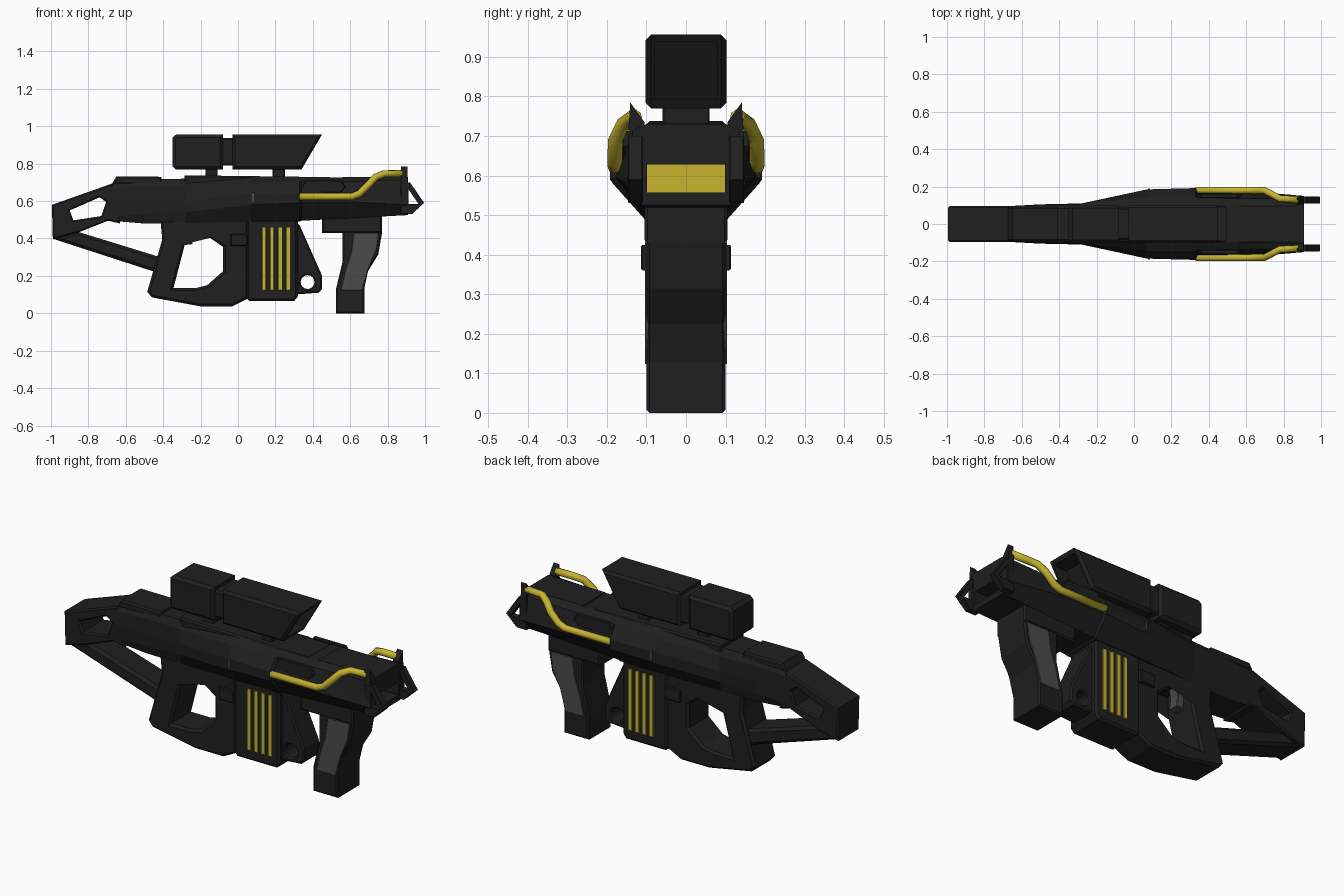
import bpy, bmesh, math
from mathutils import Matrix, Vector

if "Cube" in bpy.data.objects:
    bpy.data.objects.remove(bpy.data.objects["Cube"])


def material(name, rgb):
    m = bpy.data.materials.new(name)
    m.diffuse_color = (*rgb, 1)
    m.use_nodes = True
    m.node_tree.nodes["Principled BSDF"].inputs["Base Color"].default_value = m.diffuse_color
    return m


BLACK = material("black", (0.014, 0.014, 0.014))
YELLOW = material("yellow", (0.58, 0.46, 0.03))
GREY = material("grey", (0.07, 0.07, 0.07))


def add(name, mesh, mat):
    mesh.materials.clear()
    mesh.materials.append(mat)
    ob = bpy.data.objects.new(name, mesh)
    bpy.context.collection.objects.link(ob)
    return ob


def bake_curve(name, curve, mat, matrix=Matrix()):
    # curve -> welded mesh object
    tmp = bpy.data.objects.new("tmp", curve)
    bpy.context.collection.objects.link(tmp)
    deps = bpy.context.evaluated_depsgraph_get()
    mesh = bpy.data.meshes.new_from_object(tmp.evaluated_get(deps))
    bpy.data.objects.remove(tmp)
    mesh.transform(matrix)
    bm = bmesh.new()
    bm.from_mesh(mesh)
    bmesh.ops.remove_doubles(bm, verts=bm.verts, dist=1e-4)
    bmesh.ops.recalc_face_normals(bm, faces=bm.faces)
    bm.to_mesh(mesh)
    bm.free()
    return add(name, mesh, mat)


def prism(name, outline, hw, mat=BLACK, holes=(), bevel=0.008, at=(0, 0, 0), across=False):
    # extrude an xz outline along y (or a yz outline along x when across)
    c = bpy.data.curves.new(name, 'CURVE')
    c.dimensions, c.fill_mode = '2D', 'BOTH'
    c.extrude, c.bevel_depth, c.offset, c.bevel_resolution = hw - bevel, bevel, -bevel, 0
    for pts in (outline, *holes):
        s = c.splines.new('POLY')
        s.points.add(len(pts) - 1)
        for p, (u, v) in zip(s.points, pts):
            p.co = (u, v, 0, 1)
        s.use_cyclic_u, s.use_smooth = True, False
    m = Matrix.Translation(at)
    if across:
        m = m @ Matrix.Rotation(math.pi / 2, 4, 'Z')
    return bake_curve(name, c, mat, m @ Matrix.Rotation(math.pi / 2, 4, 'X'))


def rect(x0, x1, z0, z1):
    return [(x0, z0), (x1, z0), (x1, z1), (x0, z1)]


def cut(ob, cutter):
    cutter.hide_render = True
    mod = ob.modifiers.new("cut", 'BOOLEAN')
    mod.operation, mod.object, mod.solver = 'DIFFERENCE', cutter, 'EXACT'
    deps = bpy.context.evaluated_depsgraph_get()
    mesh = bpy.data.meshes.new_from_object(ob.evaluated_get(deps))
    ob.modifiers.clear()
    ob.data = mesh
    bpy.data.objects.remove(cutter)


def loft(name, sections):
    # half sections (y, z) from top to bottom, mirrored into closed rings
    bm = bmesh.new()
    rings = []
    for x, half in sections:
        ring = half + [(-y, z) for y, z in reversed(half)]
        rings.append([bm.verts.new((x, y, z)) for y, z in ring])
    n = len(rings[0])
    for a, b in zip(rings, rings[1:]):
        for i in range(n):
            j = (i + 1) % n
            bm.faces.new((a[i], a[j], b[j], b[i]))
    bm.faces.new(rings[0])
    bm.faces.new(rings[-1])
    bmesh.ops.recalc_face_normals(bm, faces=bm.faces)
    mesh = bpy.data.meshes.new(name)
    bm.to_mesh(mesh)
    bm.free()
    return add(name, mesh, BLACK)


# receiver body with recessed muzzle
body = loft("receiver_body", [
    (-.68, [(.085, .69), (.095, .67), (.095, .60), (.095, .52), (.085, .495)]),
    (-.50, [(.080, .715), (.10, .68), (.105, .60), (.10, .53), (.085, .48)]),
    (-.28, [(.085, .72), (.108, .68), (.11, .60), (.105, .54), (.095, .483)]),
    (.07, [(.10, .725), (.145, .70), (.185, .64), (.185, .58), (.105, .49)]),
    (.33, [(.10, .725), (.145, .705), (.192, .64), (.192, .59), (.105, .49)]),
    (.34, [(.10, .725), (.14, .705), (.165, .64), (.178, .595), (.105, .495)]),
    (.62, [(.10, .725), (.135, .705), (.16, .64), (.175, .595), (.105, .51)]),
    (.91, [(.10, .73), (.135, .715), (.14, .64), (.15, .58), (.11, .525)])])
cut(body, prism("muzzle_cutter", rect(.8, 1, .557, .628), .098, bevel=0))
prism("muzzle_core", rect(.78, .81, .55, .635), .1, YELLOW, bevel=0)

# rails and raised panels on the body
prism("cheek_rest", [(-.675, .69), (-.65, .732), (-.41, .73), (-.405, .69)], .09)
prism("top_rail", [(-.285, .67), (-.285, .738), (.49, .728), (.53, .70), (.53, .67)], .1)
prism("front_rail", rect(.56, .905, .69, .73), .105)

# shoulder stock and lower strut
prism("shoulder_stock",
      [(-.995, .58), (-.67, .695), (-.63, .48), (-.695, .495), (-.86, .43), (-.99, .395)], .095,
      holes=[[(-.90, .55), (-.74, .62), (-.705, .595), (-.73, .52), (-.88, .497)]])
prism("stock_strut", [(-.985, .397), (-.44, .22), (-.415, .30), (-.86, .437)], .08, bevel=.015)

# pistol grip loop and trigger
prism("grip_loop",
      [(-.415, .50), (-.405, .395), (-.485, .115), (-.46, .085), (-.20, .037),
       (-.03, .037), (.055, .08), (.055, .50)], .095, bevel=.012,
      holes=[[(-.28, .478), (-.285, .365), (-.345, .135), (-.225, .135), (-.165, .15),
              (-.08, .225), (-.08, .355), (-.145, .40), (-.16, .478)]])
prism("trigger", [(-.29, .49), (-.24, .49), (-.25, .43), (-.243, .37), (-.285, .365)],
      .03, GREY, bevel=.004)
prism("magazine_release", rect(-.04, .05, .36, .425), .114, bevel=.004)

# magazine, its lug and yellow strips
prism("magazine", [(.045, .51), (.32, .51), (.32, .09), (.30, .065), (.06, .065), (.045, .08)],
      .1, bevel=.012)
ring = [(.372 + .037 * math.cos(a * math.pi / 8), .167 + .037 * math.sin(a * math.pi / 8))
        for a in range(16)]
prism("magazine_lug", [(.30, .50), (.33, .47), (.45, .20), (.45, .13), (.43, .11), (.30, .10)],
      .07, holes=[ring])
for i in range(4):
    x = .128 + .043 * i
    prism("magazine_strip", rect(x, x + .022, .123, .46), .104, YELLOW, bevel=.002)

# foregrip with inset side panels
prism("foregrip_mount", rect(.45, .77, .43, .53), .105)
prism("foregrip",
      [(.524, 0), (.675, 0), (.675, .13), (.695, .225), (.75, .315), (.77, .43), (.77, .50),
       (.56, .50), (.56, .28), (.524, .13)], .1)
prism("foregrip_panel",
      [(.62, .43), (.752, .43), (.74, .34), (.695, .235), (.665, .123), (.55, .123),
       (.575, .235), (.605, .32)], .103, GREY, bevel=.002)

# scope with hollow slanted hood
prism("scope_rear", [(-.35, .785), (-.335, .77), (-.08, .77), (-.08, .957), (-.33, .957),
                     (-.35, .94)], .102, bevel=.016)
prism("scope_neck", rect(-.1, 0, .79, .937), .085)
hood = prism("scope_hood", [(-.03, .77), (.34, .77), (.45, .957), (-.03, .957)], .102, bevel=.014)
cut(hood, prism("hood_cutter", [(.27, .792), (.55, .792), (.55, .937), (.355, .937)], .08, bevel=0))
for x in (-.175, .185):
    prism("scope_mount", rect(x, x + .065, .70, .79), .06, bevel=.004)

# mirrored side parts
for s in (-1, 1):
    prism("muzzle_prong", [(.87, .53), (.93, .53), (.995, .59), (.92, .70), (.87, .70)], .019,
          holes=[[(.912, .662), (.965, .585), (.912, .585)]], bevel=.003, at=(0, s * .128, 0))
    prism("sight_fin", [(s * .105, .69), (s * .147, .69), (s * .141, .785), (s * .105, .735)],
          .017, bevel=0, at=(.888, 0, 0), across=True)
    prism("side_cover", [(.33, .645), (.55, .645), (.575, .675), (.55, .712), (.36, .712)],
          .012, bevel=.004, at=(0, s * .15, 0))
    prism("side_slot", rect(.075, .085, .595, .645), .01, GREY, bevel=0, at=(0, s * .18, 0))

    # bent yellow pipe
    c = bpy.data.curves.new("pipe", 'CURVE')
    c.dimensions, c.bevel_depth, c.bevel_resolution, c.use_fill_caps = '3D', .019, 2, True
    path = [(.33, .18, .624), (.61, .18, .624), (.65, .18, .64), (.70, .178, .69), (.735, .16, .728),
            (.78, .135, .746), (.88, .13, .748)]
    sp = c.splines.new('POLY')
    sp.points.add(len(path) - 1)
    for p, (x, y, z) in zip(sp.points, path):
        p.co = (x, s * y, z, 1)
    bake_curve("side_pipe", c, YELLOW)
